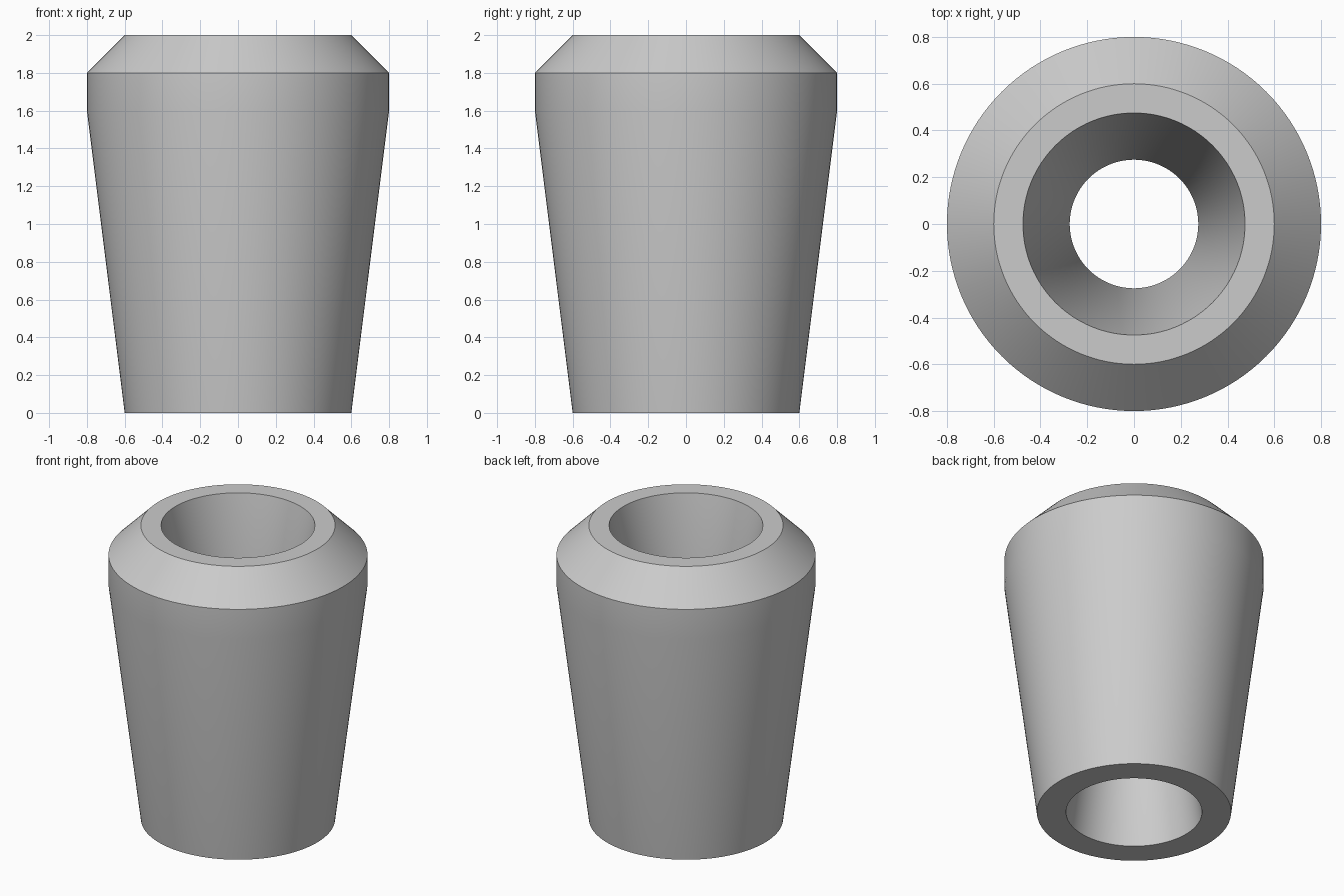
import bpy
import bmesh
import math

SEGMENTS = 128

cube = bpy.data.objects.get("Cube")
if cube:
    bpy.data.objects.remove(cube, do_unlink=True)

# Plain grey finish
grey = bpy.data.materials.new("light_grey")
grey.use_nodes = True
colour = (0.6, 0.6, 0.6, 1.0)
grey.diffuse_color = colour
grey.node_tree.nodes["Principled BSDF"].inputs["Base Color"].default_value = colour


def lathe(name, profile, material):
    """Revolve a closed (radius, height) profile about the z axis."""
    bm = bmesh.new()
    verts = [bm.verts.new((r, 0, z)) for r, z in profile]
    edges = [bm.edges.new((v, verts[(i + 1) % len(verts)])) for i, v in enumerate(verts)]
    bmesh.ops.spin(bm, geom=verts + edges, cent=(0, 0, 0), axis=(0, 0, 1),
                   angle=math.tau, steps=SEGMENTS, use_merge=True)
    bmesh.ops.remove_doubles(bm, verts=bm.verts, dist=0.0001)
    bmesh.ops.recalc_face_normals(bm, faces=bm.faces)
    mesh = bpy.data.meshes.new(name)
    bm.to_mesh(mesh)
    bm.free()
    mesh.materials.append(material)
    obj = bpy.data.objects.new(name, mesh)
    bpy.context.collection.objects.link(obj)
    bpy.ops.object.select_all(action="DESELECT")
    obj.select_set(True)
    bpy.context.view_layer.objects.active = obj
    bpy.ops.object.shade_smooth_by_angle(angle=math.radians(30))
    return obj


# Tapered sleeve: outer wall, chamfered shoulder, then the waisted bore
lathe("tapered_sleeve", [
    (0.60, 0.0), (0.80, 1.6), (0.80, 1.8), (0.60, 2.0),
    (0.475, 2.0), (0.275, 1.0), (0.42, 0.0),
], grey)
